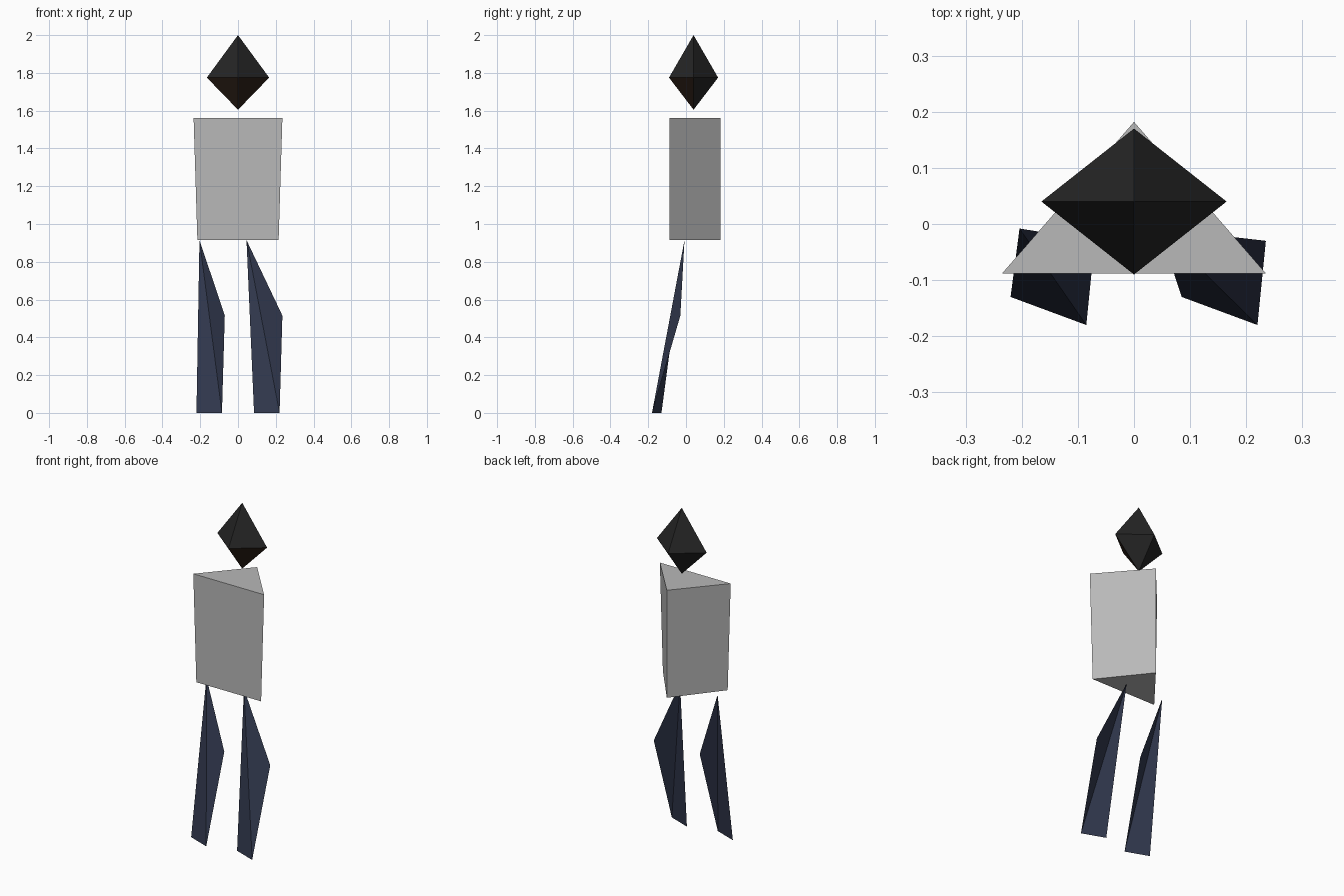
import bpy

cube = bpy.data.objects.get("Cube")
if cube:
    bpy.data.objects.remove(cube, do_unlink=True)


def material(name, r, g, b):
    mat = bpy.data.materials.new(name)
    mat.use_nodes = True
    mat.diffuse_color = (r, g, b, 1)
    bsdf = mat.node_tree.nodes["Principled BSDF"]
    bsdf.inputs["Base Color"].default_value = (r, g, b, 1)
    bsdf.inputs["Roughness"].default_value = 0.9
    return mat


def build(name, verts, faces, *mats):
    mesh = bpy.data.meshes.new(name)
    mesh.from_pydata(verts, [], faces)
    for mat in mats:
        mesh.materials.append(mat)
    obj = bpy.data.objects.new(name, mesh)
    bpy.context.collection.objects.link(obj)
    return obj


black = material("hair black", 0.018, 0.018, 0.018)
brown = material("skin brown", 0.027, 0.015, 0.009)
grey = material("shirt grey", 0.48, 0.48, 0.48)
navy = material("trouser navy", 0.032, 0.041, 0.078)

# Head: stretched octahedron, ring of four corners plus top and bottom tips
y, z = 0.04, 1.775
ring = [(0, y - 0.13, z), (0.165, y, z), (0, y + 0.13, z), (-0.165, y, z)]
faces = []
for i in range(4):
    j = (i + 1) % 4
    faces += [(i, j, 4), (j, i, 5)]
head = build("head", ring + [(0, y, 2.0), (0, y, 1.605)], faces, black, brown)

# Face: the lower faces that point forward
for poly in head.data.polygons:
    if poly.normal.z < 0 and poly.normal.y < 0:
        poly.material_index = 1

# Torso: triangular prism, flat side forward, slightly narrower at the waist
verts = [p for half, h in ((0.215, 0.915), (0.235, 1.56))
         for p in ((-half, -0.088, h), (half, -0.088, h), (0, 0.182, h))]
sides = [(0, 1, 4, 3), (1, 2, 5, 4), (2, 0, 3, 5)]
build("torso", verts, [(2, 1, 0), (3, 4, 5)] + sides, grey)

# Legs: folded sheets of two triangles (hip, knee, and the two foot corners)
for name, shift, hip_x in (("right_leg", -0.305, -0.204), ("left_leg", 0, 0.045)):
    verts = [(hip_x, -0.008, 0.915), (0.235 + shift, -0.03, 0.515),
             (0.22 + shift, -0.18, 0), (0.085 + shift, -0.13, 0)]
    build(name, verts, [(0, 2, 1), (0, 3, 2)], navy)
